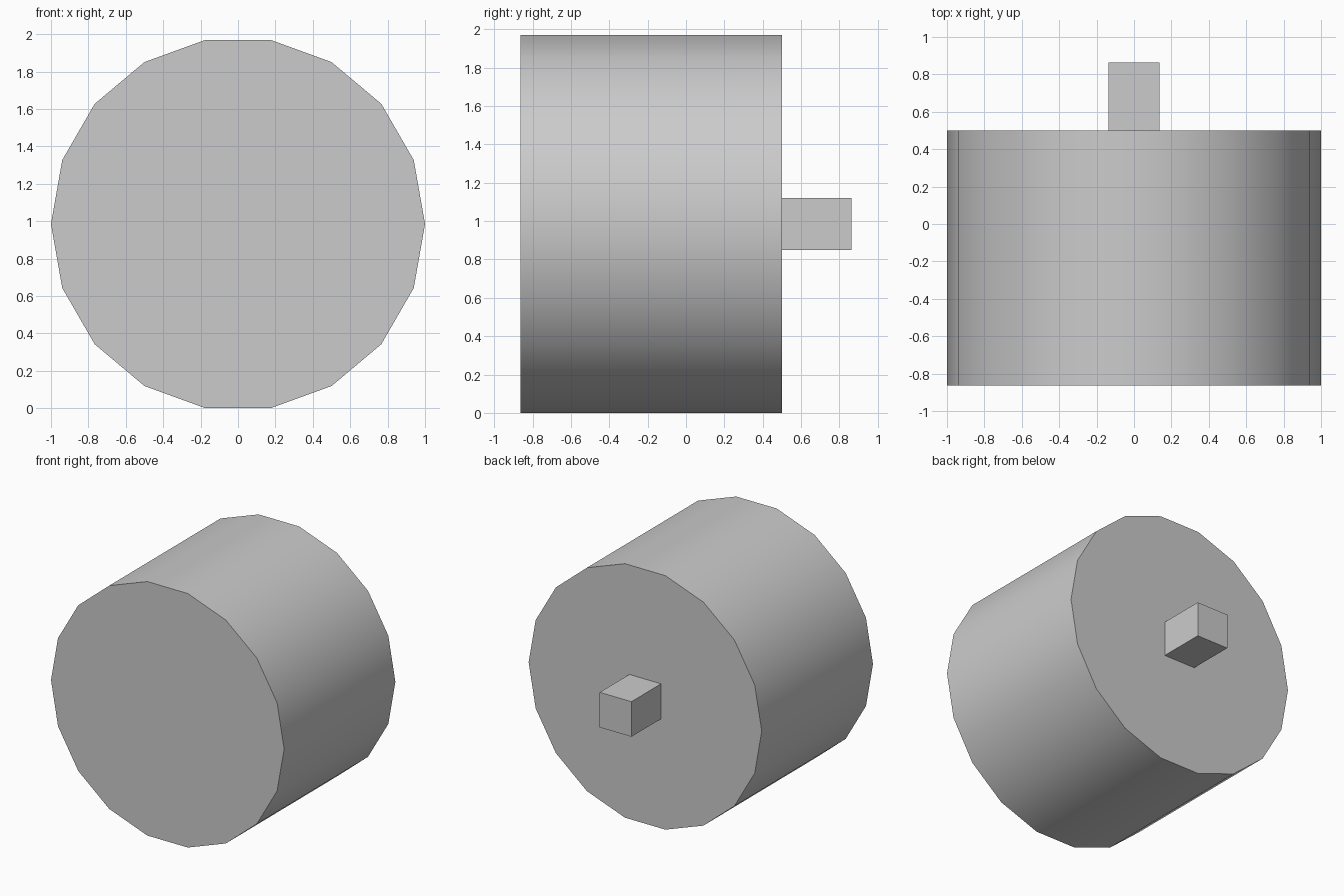
import bpy, bmesh
from math import sin, cos, radians, pi

if "Cube" in bpy.data.objects:
    bpy.data.objects.remove(bpy.data.objects["Cube"])

SIDES = 18
CENTRE_Z = sin(radians(80))   # drum rests on its lowest flat


def extrude_profile(name, points, y0, y1):
    """Extrude an (x, z) outline along y into a closed solid."""
    bm = bmesh.new()
    front = [bm.verts.new((x, y0, z)) for x, z in points]
    back = [bm.verts.new((x, y1, z)) for x, z in points]
    bm.faces.new(front)
    bm.faces.new(back[::-1])
    n = len(points)
    for i in range(n):
        j = (i + 1) % n
        bm.faces.new((front[i], back[i], back[j], front[j]))
    bmesh.ops.recalc_face_normals(bm, faces=bm.faces)
    mesh = bpy.data.meshes.new(name)
    bm.to_mesh(mesh)
    bm.free()
    obj = bpy.data.objects.new(name, mesh)
    bpy.context.collection.objects.link(obj)
    return obj


# Main drum, smooth around its side with sharp rims
circle = [(cos(2 * pi * i / SIDES), CENTRE_Z + sin(2 * pi * i / SIDES))
          for i in range(SIDES)]
drum = extrude_profile("drum", circle, -0.863, 0.5)
bpy.context.view_layer.objects.active = drum
drum.select_set(True)
bpy.ops.object.shade_smooth_by_angle(angle=radians(30))

# Square peg on the back face
h = 0.136
square = [(sx * h, CENTRE_Z + sz * h)
          for sx, sz in ((-1, -1), (1, -1), (1, 1), (-1, 1))]
extrude_profile("back_peg", square, 0.5, 0.863)
